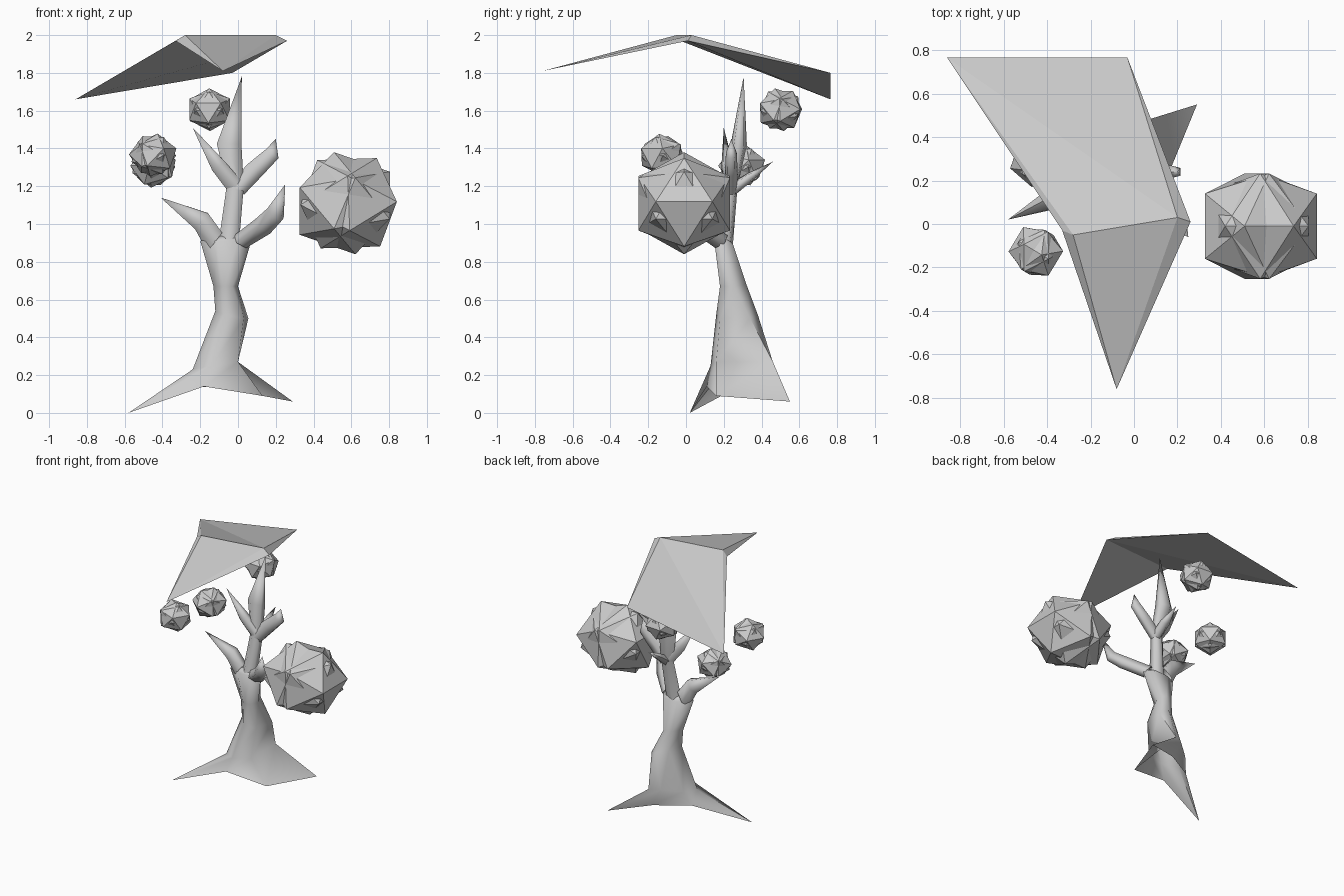
import bpy, bmesh, math
from mathutils import Vector, Matrix

cube = bpy.data.objects.get("Cube")
if cube:
    bpy.data.objects.remove(cube, do_unlink=True)

gray = bpy.data.materials.new("plain_gray")
gray.use_nodes = True
gray.diffuse_color = (0.6, 0.6, 0.6, 1)
gray.node_tree.nodes["Principled BSDF"].inputs["Base Color"].default_value = (0.6, 0.6, 0.6, 1)


def finish(bm, name, angle=None):
    """Turn a bmesh into a named object, optionally smooth shaded."""
    bmesh.ops.recalc_face_normals(bm, faces=bm.faces)
    mesh = bpy.data.meshes.new(name)
    bm.to_mesh(mesh)
    bm.free()
    mesh.materials.append(gray)
    obj = bpy.data.objects.new(name, mesh)
    bpy.context.collection.objects.link(obj)
    if angle:
        bpy.ops.object.select_all(action='DESELECT')
        obj.select_set(True)
        bpy.context.view_layer.objects.active = obj
        bpy.ops.object.shade_smooth_by_angle(angle=math.radians(angle))
    return obj


def loft(bm, rings, tip):
    """Bridge equal rings of points and gather the last one into a tip."""
    loops = [[bm.verts.new(p) for p in ring] for ring in rings]
    n = len(loops[0])
    for a, b in zip(loops, loops[1:]):
        for i in range(n):
            j = (i + 1) % n
            bm.faces.new((a[i], a[j], b[j], b[i]))
    point = bm.verts.new(tip)
    for i in range(n):
        bm.faces.new((loops[-1][i], loops[-1][(i + 1) % n], point))


def branch(name, path, tip, sides=5):
    """Tapered limb: path holds (centre, half width, half depth)."""
    axis = (Vector(tip) - Vector(path[0][0])).normalized()
    across = axis.cross(Vector((0, 1, 0))).normalized()
    depth = across.cross(axis)
    rings = []
    for centre, w, d in path:
        turns = [math.tau * i / sides for i in range(sides)]
        rings.append([Vector(centre) + across * w * math.cos(t) + depth * d * math.sin(t)
                      for t in turns])
    bm = bmesh.new()
    loft(bm, rings, tip)
    return finish(bm, name, 80)


# Trunk, open underneath, with two long root tips
trunk_rings = [
    [(-.58, .02, 0), (-.18, .11, .14), (.13, .16, .09), (.29, .55, .06), (0, .42, .13), (-.24, .28, .14)],
    [(-.24, .20, .23), (-.14, .13, .25), (0, .16, .27), (0, .46, .27), (-.08, .42, .27), (-.20, .32, .25)],
    [(-.12, .22, .54), (-.07, .16, .52), (.03, .18, .50), (.055, .34, .50), (0, .38, .52), (-.08, .32, .54)],
    [(-.13, .22, .67), (-.08, .18, .67), (-.03, .18, .67), (0, .25, .67), (-.03, .32, .68), (-.09, .30, .68)],
    [(-.20, .19, .91), (-.11, .15, .91), (0, .15, .91), (.07, .18, .91), (.02, .25, .89), (-.10, .25, .89)],
]
bm = bmesh.new()
loft(bm, trunk_rings, (-.04, .2, .95))
finish(bm, "trunk", 80)

# Main stem and the limbs
branch("main_stem", [((-.045, .20, .88), .06, .05), ((-.01, .24, 1.2), .05, .035),
                     ((-.04, .28, 1.42), .072, .045)], (.02, .305, 1.78))
branch("lower_right_limb", [((-.12, .2, .91), .07, .05), ((-.19, .19, 1.02), .06, .05)],
       (-.41, .18, 1.14))
branch("lower_left_limb", [((.02, .18, .91), .05, .05), ((.14, .07, .99), .06, .045),
                           ((.20, .0, 1.05), .055, .035)], (.25, -.06, 1.21))
branch("upper_right_limb", [((-.01, .24, 1.2), .05, .035), ((-.10, .22, 1.31), .045, .035)],
       (-.24, .20, 1.51))
branch("upper_left_limb", [((0, .24, 1.18), .05, .035), ((.09, .24, 1.28), .055, .035),
                           ((.185, .24, 1.37), .045, .03)], (.20, .24, 1.45))
branch("back_limb", [((0, .24, 1.18), .04, .035), ((0, .34, 1.25), .04, .025)], (0, .46, 1.33))

# Canopy: a thin folded wedge, meeting at the tips
bm = bmesh.new()
rear_a, rear_b, front, low_a, low_b, top_a, top_b = [bm.verts.new(p) for p in (
    (-.86, .765, 1.66), (-.03, .765, 1.80), (-.08, -.76, 1.81),
    (-.33, -.03, 1.97), (.26, .01, 1.97), (-.28, -.05, 2), (.20, .03, 2))]
for face in ((rear_a, top_a, top_b), (rear_a, top_b, rear_b), (top_a, front, top_b),
             (low_a, front, top_a), (rear_a, low_a, top_a), (top_b, front, low_b),
             (rear_b, top_b, low_b), (low_a, low_b, front),
             (rear_a, low_b, low_a), (rear_a, rear_b, low_b)):
    bm.faces.new(face)
finish(bm, "canopy")


# Leaf clumps: two icosahedra, the second tilted and shifted to the left
def clump(name, centre, size, spin=0):
    bm = bmesh.new()
    face_out = Matrix(((-1, 0, 0), (0, 0, -1), (0, -1, 0)))
    for tilt, shift in ((0, 0), (-0.4, 0.07)):
        verts = bmesh.ops.create_icosphere(bm, subdivisions=1, radius=1)["verts"]
        # Turn one face outward along -x with a corner down
        corner = verts[0].co.copy()
        out = verts[0].link_faces[0].calc_center_median().normalized()
        side = (corner - out * corner.dot(out)).normalized()
        turn = face_out @ Matrix((out, side, out.cross(side)))
        place = (Matrix.Translation(centre) @ Matrix.Rotation(spin, 4, 'Z')
                 @ Matrix.Diagonal((*size, 1)) @ Matrix.Translation((shift, 0, 0))
                 @ Matrix.Rotation(tilt, 4, 'Y') @ turn.to_4x4())
        bmesh.ops.transform(bm, matrix=place, verts=verts)
    finish(bm, name)


clump("large_leaf_clump", (.565, -.01, 1.11), (.30, .285, .275))
clump("top_leaf_clump", (-.15, .495, 1.605), (.125, .125, .115), 1.5)
clump("front_leaf_clump", (-.445, -.13, 1.365), (.125, .125, .115), 2.6)
clump("rear_leaf_clump", (-.445, .30, 1.305), (.125, .125, .115), 4)
